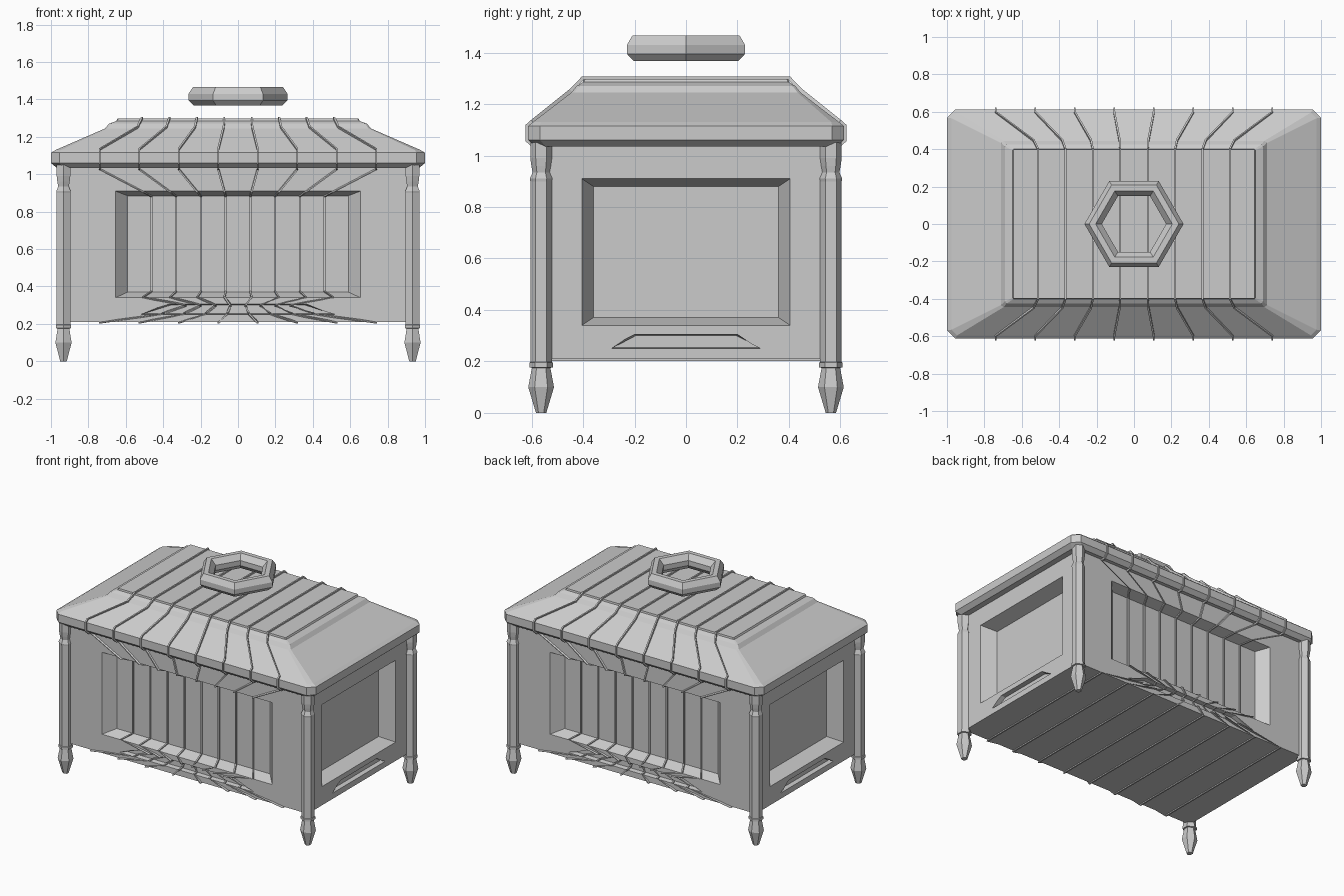
import bpy, bmesh, math
from mathutils import Vector

if "Cube" in bpy.data.objects:
    bpy.data.objects.remove(bpy.data.objects["Cube"])

grey = bpy.data.materials.new("plain grey")
grey.diffuse_color = (0.6, 0.6, 0.6, 1)
grey.use_nodes = True
grey.node_tree.nodes["Principled BSDF"].inputs["Base Color"].default_value = grey.diffuse_color


def make(name, rings, wrap=False):
    """Loft closed rings of points into one object; cap the ends or wrap round."""
    bm = bmesh.new()
    vs = [[bm.verts.new(p) for p in r] for r in rings]
    n = len(vs[0])
    pairs = list(zip(vs, vs[1:]))
    if wrap:
        pairs.append((vs[-1], vs[0]))
    else:
        bm.faces.new(vs[0])
        bm.faces.new(vs[-1])
    for a, b in pairs:
        for i in range(n):
            j = (i + 1) % n
            bm.faces.new((a[i], a[j], b[j], b[i]))
    bmesh.ops.recalc_face_normals(bm, faces=bm.faces)
    me = bpy.data.meshes.new(name)
    bm.to_mesh(me)
    bm.free()
    me.materials.append(grey)
    ob = bpy.data.objects.new(name, me)
    bpy.context.collection.objects.link(ob)
    return ob


def rect(hx, hy, z, c=0.0):
    """Rectangle at height z, with cut corners when c > 0."""
    if not c:
        return [(-hx, -hy, z), (hx, -hy, z), (hx, hy, z), (-hx, hy, z)]
    return [(-hx + c, -hy, z), (hx - c, -hy, z), (hx, -hy + c, z), (hx, hy - c, z),
            (hx - c, hy, z), (-hx + c, hy, z), (-hx, hy - c, z), (-hx, -hy + c, z)]


def hexagon(r, z, turn=0.0, cx=0.0, cy=0.0):
    return [(cx + r * math.cos(turn + i * math.pi / 3),
             cy + r * math.sin(turn + i * math.pi / 3), z) for i in range(6)]


# Chest body
HX, HY = 0.93, 0.56
body = make("chest_body", [rect(HX, HY, 0.21), rect(HX, HY, 1.05)])


# Sunken panels: tapered cutters pushed into each side
def cutter(side, outer, inner, depth):
    def place(corners, d):
        if side in "fb":
            s = -1 if side == "f" else 1
            return [(u, s * (HY - d), z) for u, z in corners]
        s = -1 if side == "l" else 1
        return [(s * (HX - d), u, z) for u, z in corners]

    def trap(wb, wt, z0, z1):
        return [(-wb, z0), (wb, z0), (wt, z1), (-wt, z1)]
    # extend the taper slightly outside the body surface
    k = 0.02 / depth
    over = [o + (o - i) * k for o, i in zip(outer, inner)]
    ob = make("panel_cutter", [place(trap(*over), -0.02), place(trap(*inner), depth)])
    ob.hide_render = True
    return ob


cutters = []
for s in "fb":
    cutters.append(cutter(s, (0.655, 0.655, 0.34, 0.91), (0.59, 0.59, 0.37, 0.885), 0.07))
    cutters.append(cutter(s, (0.52, 0.37, 0.25, 0.305), (0.51, 0.36, 0.255, 0.30), 0.03))
for s in "lr":
    cutters.append(cutter(s, (0.405, 0.405, 0.34, 0.91), (0.36, 0.36, 0.37, 0.88), 0.10))
    cutters.append(cutter(s, (0.29, 0.20, 0.25, 0.305), (0.285, 0.195, 0.255, 0.30), 0.03))
for c in cutters:
    m = body.modifiers.new("cut", "BOOLEAN")
    m.object = c
    m.operation = "DIFFERENCE"
    m.solver = "EXACT"
bpy.context.view_layer.update()
dg = bpy.context.evaluated_depsgraph_get()
cut_mesh = bpy.data.meshes.new_from_object(body.evaluated_get(dg))
body.modifiers.clear()
body.data = cut_mesh
for c in cutters:
    bpy.data.objects.remove(c)

# Hipped lid with rim and raised top
make("lid", [rect(0.97, 0.585, 1.035, 0.04), rect(1.0, 0.613, 1.06, 0.045),
             rect(1.0, 0.613, 1.115, 0.045), rect(0.975, 0.595, 1.13, 0.03),
             rect(0.71, 0.445, 1.245, 0.012), rect(0.69, 0.425, 1.27, 0.01),
             rect(0.65, 0.40, 1.285, 0.005), rect(0.645, 0.398, 1.297, 0.005)])

# Turned corner legs
leg = [(0.02, 0), (0.05, 0.10), (0.036, 0.175), (0.046, 0.177), (0.046, 0.195),
       (0.042, 0.197), (0.042, 0.90), (0.044, 0.91), (0.033, 0.935), (0.038, 0.96),
       (0.042, 0.99), (0.042, 1.05)]
for sx, nx in ((-1, "left"), (1, "right")):
    for sy, ny in ((-1, "front"), (1, "back")):
        make(f"{ny}_{nx}_leg",
             [hexagon(r, z, math.pi / 6, sx * 0.933, sy * 0.563) for r, z in leg])

# Six-sided ring handle floating over the lid
ring = [(0.265, 1.395), (0.265, 1.43), (0.24, 1.467), (0.205, 1.467),
        (0.172, 1.43), (0.172, 1.395), (0.195, 1.367), (0.235, 1.367)]
make("ring_handle", [hexagon(r, z) for r, z in ring], wrap=True)

# Thin ridges that run round lid, panels and floor: (spread, y, z) on the back half
path = [(0.66, 0.40, 1.297), (0.69, 0.445, 1.25), (0.95, 0.595, 1.13),
        (0.95, 0.613, 1.115), (0.95, 0.613, 1.06), (0.95, 0.585, 1.035),
        (0.95, 0.56, 1.03), (0.655, 0.56, 0.91), (0.595, 0.49, 0.885),
        (0.595, 0.49, 0.37), (0.655, 0.56, 0.34), (0.37, 0.56, 0.305),
        (0.36, 0.53, 0.30), (0.51, 0.53, 0.255), (0.52, 0.56, 0.25), (0.95, 0.56, 0.21)]
path += [(w, -y, z) for w, y, z in reversed(path)]
for k in range(8):
    f = (k - 3.5) / 4.5
    rings = []
    for i, (w, y, z) in enumerate(path):
        a, b = path[i - 1], path[(i + 1) % len(path)]
        t1 = Vector((y - a[1], z - a[2])).normalized()
        t2 = Vector((b[1] - y, b[2] - z)).normalized()
        t = (t1 + t2).normalized()
        n = Vector((-t.y, t.x))
        out, inn = n * 0.011, n * -0.004
        x = w * f
        rings.append([(x - 0.005, y + inn.x, z + inn.y), (x + 0.005, y + inn.x, z + inn.y),
                      (x + 0.005, y + out.x, z + out.y), (x - 0.005, y + out.x, z + out.y)])
    make(f"ridge_{k + 1}", rings, wrap=True)
